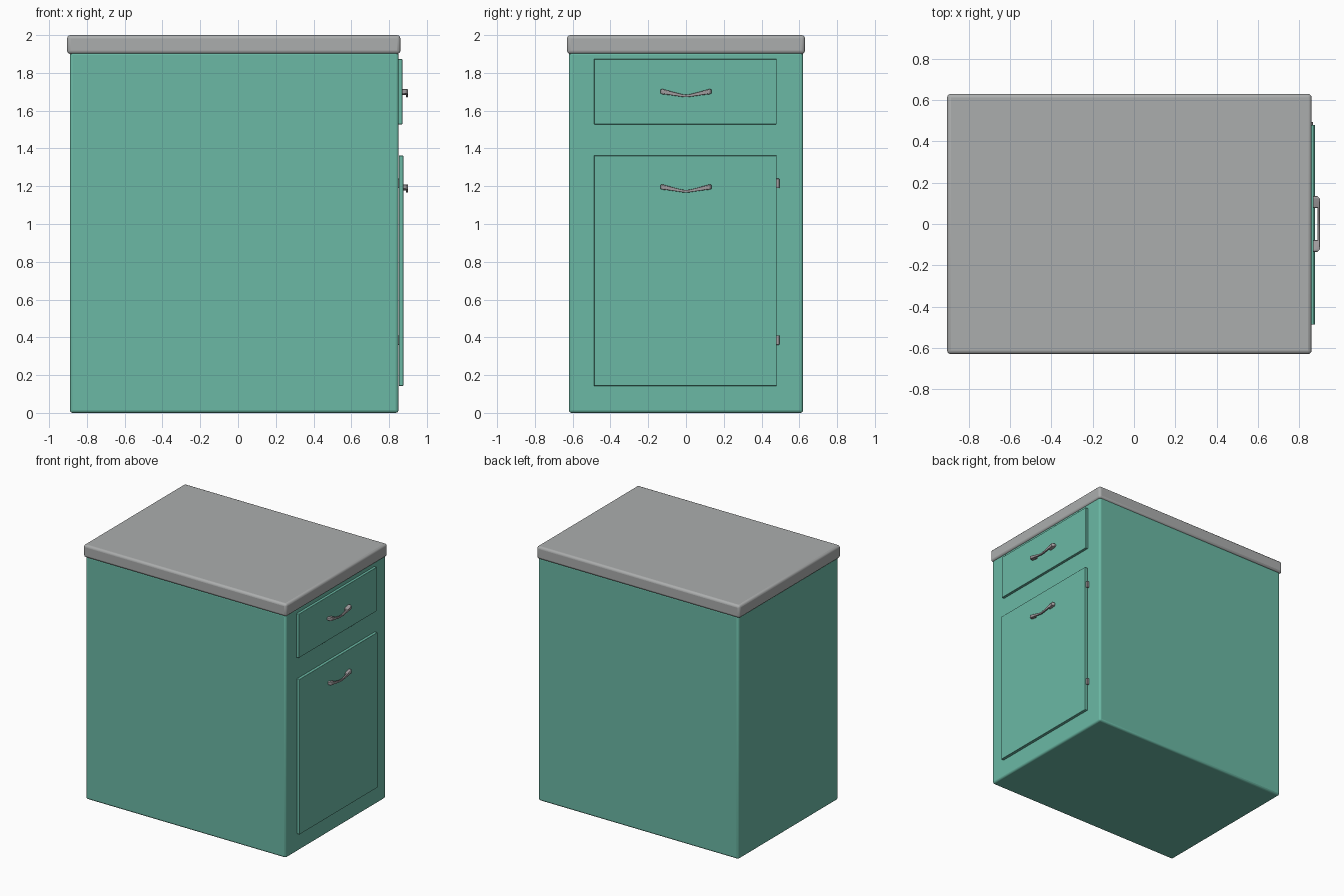
import bpy, bmesh

if "Cube" in bpy.data.objects:
    bpy.data.objects.remove(bpy.data.objects["Cube"])


def material(name, rgb):
    m = bpy.data.materials.new(name)
    m.diffuse_color = (*rgb, 1)
    m.use_nodes = True
    m.node_tree.nodes["Principled BSDF"].inputs["Base Color"].default_value = m.diffuse_color
    return m


GREEN = material("sea green paint", (0.147, 0.485, 0.376))
GREY = material("grey counter", (0.41, 0.42, 0.42))
METAL = material("handle metal", (0.36, 0.34, 0.35))


def finish(name, bm, mat, bevel=0.0, segments=3):
    bmesh.ops.recalc_face_normals(bm, faces=bm.faces)
    me = bpy.data.meshes.new(name)
    bm.to_mesh(me)
    bm.free()
    me.materials.append(mat)
    ob = bpy.data.objects.new(name, me)
    bpy.context.collection.objects.link(ob)
    if bevel:
        b = ob.modifiers.new("bevel", 'BEVEL')
        b.width, b.segments = bevel, segments
    bpy.ops.object.select_all(action='DESELECT')
    ob.select_set(True)
    bpy.context.view_layer.objects.active = ob
    bpy.ops.object.shade_smooth_by_angle(angle=0.6)
    return ob


def box(name, x, y, z, mat, bevel=0.0):
    bm = bmesh.new()
    bmesh.ops.create_cube(bm, size=1)
    for v in bm.verts:
        for i, (a, b) in enumerate((x, y, z)):
            v.co[i] = a if v.co[i] < 0 else b
    return finish(name, bm, mat, bevel)


def loft(bm, sections):
    """Join rectangular sections (y, x0, x1, z centre, half height)."""
    rings = []
    for y, x0, x1, z, h in sections:
        rings.append([bm.verts.new(p) for p in
                      ((x0, y, z - h), (x1, y, z - h), (x1, y, z + h), (x0, y, z + h))])
    for a, b in zip(rings, rings[1:]):
        for i in range(4):
            j = (i + 1) % 4
            bm.faces.new((a[i], a[j], b[j], b[i]))
    bm.faces.new(rings[0])
    bm.faces.new(rings[-1])


def handle(name, z):
    bm = bmesh.new()
    # slim V-shaped grip
    grip = [(-0.125, 0.024, 0.010), (-0.08, 0.015, 0.010), (-0.02, 0.003, 0.007), (0, 0.001, 0.007),
            (0.02, 0.003, 0.007), (0.08, 0.015, 0.010), (0.125, 0.024, 0.010)]
    loft(bm, [(y, 0.889, 0.9, z + dz, h) for y, dz, h in grip])
    # mounting feet at both ends
    for s in (-1, 1):
        loft(bm, [(s * 0.078, 0.868, 0.899, z + 0.015, 0.010),
                  (s * 0.125, 0.868, 0.899, z + 0.024, 0.014),
                  (s * 0.135, 0.868, 0.888, z + 0.025, 0.010)])
    finish(name, bm, METAL, 0.002, 2)


# cabinet and worktop
box("cabinet_body", (-0.89, 0.85), (-0.62, 0.62), (0, 1.91), GREEN, 0.015)
top = box("worktop", (-0.905, 0.86), (-0.63, 0.63), (1.9, 2.0), GREY, 0.018)

# drawer and door fronts
box("drawer_front", (0.84, 0.87), (-0.487, 0.48), (1.528, 1.873), GREEN, 0.003)
box("door_front", (0.852, 0.876), (-0.487, 0.48), (0.143, 1.362), GREEN, 0.003)

# handles and hinges
handle("drawer_handle", 1.677)
handle("door_handle", 1.172)
for i, z in enumerate((0.385, 1.215)):
    box(f"hinge_{i + 1}", (0.845, 0.866), (0.47, 0.494), (z - 0.025, z + 0.025), METAL, 0.002)
